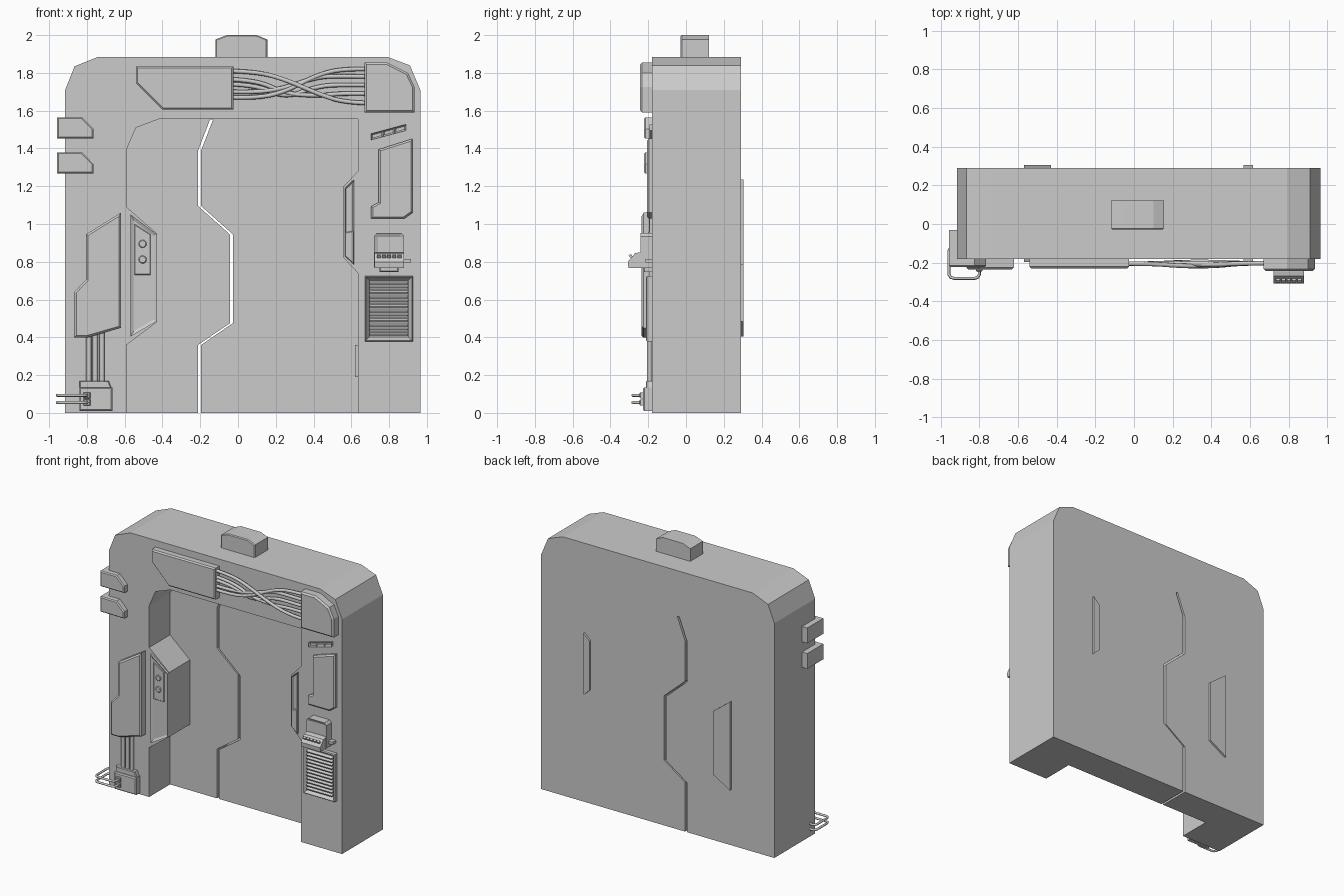
import bpy, bmesh
from math import radians, pi, cos, sin
from mathutils import Matrix, Vector

if "Cube" in bpy.data.objects:
    bpy.data.objects.remove(bpy.data.objects["Cube"])


def finish(name, bm):
    bmesh.ops.recalc_face_normals(bm, faces=bm.faces)
    me = bpy.data.meshes.new(name)
    bm.to_mesh(me)
    bm.free()
    ob = bpy.data.objects.new(name, me)
    bpy.context.collection.objects.link(ob)
    return ob


def plate(name, pts, yf, yb=-0.15, bevel=0.0, inset=0.0, depth=0.0):
    """Front-view (x, z) outline extruded from yf back to yb, with front chamfer and/or sunk face."""
    bm = bmesh.new()
    f = bm.faces.new([bm.verts.new((x, yf, z)) for x, z in pts])
    r = bmesh.ops.extrude_face_region(bm, geom=[f])
    bmesh.ops.translate(bm, vec=(0, yb - yf, 0),
                        verts=[v for v in r["geom"] if isinstance(v, bmesh.types.BMVert)])
    if not f.is_valid or all(abs(v.co.y - yf) > 1e-5 for v in f.verts):
        bm.faces.new([v for v in bm.verts if abs(v.co.y - yf) < 1e-5])
    bmesh.ops.recalc_face_normals(bm, faces=bm.faces)
    if bevel:
        es = [e for e in bm.edges if all(abs(v.co.y - yf) < 1e-5 for v in e.verts)]
        bmesh.ops.bevel(bm, geom=es, offset=bevel, segments=1, affect='EDGES')
    if inset:
        bm.normal_update()
        fr = [f for f in bm.faces if f.normal.y < -0.99 and abs(f.calc_center_median().y - yf) < 1e-4]
        bmesh.ops.inset_region(bm, faces=fr, thickness=inset, depth=0, use_even_offset=True)
        if depth:
            bmesh.ops.translate(bm, vec=(0, depth, 0), verts=list({v for f in fr for v in f.verts}))
    return finish(name, bm)


def rect(x0, x1, z0, z1):
    return [(x0, z0), (x1, z0), (x1, z1), (x0, z1)]


def profile_x(name, pts, x0, x1):
    """Side-view (y, z) outline extruded along x."""
    bm = bmesh.new()
    a = [bm.verts.new((x0, y, z)) for y, z in pts]
    b = [bm.verts.new((x1, y, z)) for y, z in pts]
    bm.faces.new(a)
    bm.faces.new(b[::-1])
    for i in range(len(a)):
        j = (i + 1) % len(a)
        bm.faces.new((a[i], b[i], b[j], a[j]))
    return finish(name, bm)


def box(name, x0, x1, y0, y1, z0, z1, tilt=0):
    bm = bmesh.new()
    m = (Matrix.Translation(((x0 + x1) / 2, (y0 + y1) / 2, (z0 + z1) / 2))
         @ Matrix.Rotation(tilt, 4, 'X') @ Matrix.Diagonal((x1 - x0, y1 - y0, z1 - z0, 1)))
    bmesh.ops.create_cube(bm, size=1, matrix=m)
    return finish(name, bm)


def tube(name, pts, r, smooth=False):
    cu = bpy.data.curves.new(name, 'CURVE')
    cu.dimensions = '3D'
    cu.bevel_depth, cu.bevel_resolution, cu.use_fill_caps = r, 2, True
    sp = cu.splines.new('NURBS' if smooth else 'POLY')
    sp.points.add(len(pts) - 1)
    for p, c in zip(sp.points, pts):
        p.co = (*c, 1)
    if smooth:
        sp.use_endpoint_u, sp.order_u, sp.resolution_u = True, 3, 6
    ob = bpy.data.objects.new(name, cu)
    bpy.context.collection.objects.link(ob)
    bpy.ops.object.select_all(action='DESELECT')
    bpy.context.view_layer.objects.active = ob
    ob.select_set(True)
    bpy.ops.object.convert(target='MESH')
    bpy.ops.object.shade_smooth_by_angle(angle=radians(50))


def cut(ob, cutter):
    m = ob.modifiers.new("cut", 'BOOLEAN')
    m.operation, m.object, m.solver = 'DIFFERENCE', cutter, 'EXACT'
    bpy.context.view_layer.objects.active = ob
    bpy.ops.object.modifier_apply(modifier=m.name)
    bpy.data.objects.remove(cutter)


# Main frame with recessed doorway and the zigzag gap between the door leaves
body = plate("door_frame", [(-.915, 0), (-.915, 1.71), (-.865, 1.835), (-.74, 1.885), (.79, 1.885),
                            (.91, 1.84), (.965, 1.71), (.965, 0)], -.18, .29)
cut(body, plate("recess_cutter", [
    (-.59, -.1), (-.59, .36), (-.43, .48), (-.43, .95), (-.59, 1.09), (-.59, 1.395), (-.54, 1.51),
    (-.42, 1.555), (.635, 1.555), (.635, 1.28), (.555, 1.195), (.555, .825), (.635, .74), (.635, -.1)],
    -.4, .06))
gap = [(-.14, 1.553), (-.203, 1.39), (-.203, 1.095), (-.035, .945), (-.035, .475), (-.203, .36), (-.203, -.1)]
cut(body, plate("gap_cutter", [(x - .008, z) for x, z in gap] + [(x + .008, z) for x, z in gap[::-1]], 0, .5))

# Beacon housing on top
plate("top_housing", [(-.12, 1.87), (-.12, 1.977), (-.06, 2), (.1, 2), (.155, 1.977), (.155, 1.87)],
      -.028, .122, bevel=.006)

# Control panels that pass through the frame to the back
plate("left_control_panel", [(-.568, .405), (-.43, .485), (-.43, .945), (-.568, 1.05)],
      -.197, .305, inset=.016, depth=.009)
plate("button_plate", [(-.548, .73), (-.462, .73), (-.462, .945), (-.548, 1.0)], -.193, bevel=.004)
for i, z in enumerate((.895, .812)):
    c = [(-.505 + .021 * cos(a * pi / 8), z + .021 * sin(a * pi / 8)) for a in range(16)]
    plate(f"button_{i}", c, -.201, bevel=.004)
plate("right_control_panel", [(.566, .83), (.614, .785), (.614, 1.235), (.566, 1.19)],
      -.192, .305, inset=.007, depth=.006)
plate("right_control_lower", [(.566, .83), (.614, .785), (.614, .965), (.566, .955)], -.198, bevel=.004)
box("inner_wall_plate", .62, .65, -.13, .0, .19, .36)

# Cable boxes and the tangled cables between them
plate("left_cable_box", [(-.54, 1.835), (-.025, 1.835), (-.025, 1.605), (-.4, 1.605), (-.54, 1.745)],
      -.23, bevel=.009)
plate("right_cable_box", [(.67, 1.855), (.79, 1.855), (.9, 1.8), (.935, 1.725), (.935, 1.59), (.67, 1.59)],
      -.243, bevel=.011)
for i, (z0, z1, z2, y) in enumerate([(1.81, 1.765, 1.64, -.218), (1.765, 1.69, 1.69, -.2), (1.74, 1.665, 1.735, -.196),
                                     (1.70, 1.72, 1.78, -.205), (1.67, 1.70, 1.82, -.21)]):
    tube(f"cable_{i}", [(-.04, -.205, z0), (.1, -.205, z0 - .004), (.25, y, z1),
                        (.42, y, (z1 + z2) / 2 + (.03 if z2 > z1 else -.012)),
                        (.56, -.203, z2 + .003), (.69, -.203, z2)], .0115, True)

# Left edge clips
for i, z in enumerate((1.453, 1.267)):
    plate(f"edge_clip_{i}", [(-.957, z), (-.765, z), (-.765, z + .05), (-.825, z + .112), (-.957, z + .112)],
          -.222, -.03, bevel=.007)

# Left cover, its vertical pipes and the junction box
plate("left_cover", [(-.62, 1.06), (-.805, .945), (-.805, .705), (-.867, .64), (-.867, .398), (-.8, .398),
                     (-.62, .45)], -.235, bevel=.011)
for i, x in enumerate((-.79, -.755, -.72)):
    tube(f"pipe_{i}", [(x, -.193, .15), (x, -.193, .45)], .014)
plate("junction_box", rect(-.84, -.665, .01, .135), -.228, bevel=.007)
plate("junction_box_cap", [(-.84, .12), (-.665, .12), (-.685, .17), (-.84, .17)], -.212, bevel=.005)
for i, z in enumerate((.055, .093)):
    plate(f"plug_{i}", rect(-.818, -.782, z - .016, z + .016), -.245, bevel=.004)
    tube(f"side_wire_{i}", [(-.8, -.23, z), (-.8, -.262, z), (-.808, -.276, z), (-.823, -.281, z), (-.93, -.281, z),
                            (-.948, -.276, z), (-.957, -.26, z), (-.957, -.14, z), (-.95, -.125, z),
                            (-.935, -.12, z), (-.9, -.12, z)], .008)

# Slanted indicator strip with three sunk windows
slope = .05 / .185
for i in range(3):
    a, b = .705 + i * .0617, .705 + (i + 1) * .0617
    za, zb = 1.445 + (a - .705) * slope, 1.445 + (b - .705) * slope
    plate(f"indicator_{i}", [(a, za), (b, zb), (b, zb + .033), (a, za + .033)], -.194, inset=.008, depth=.011)

# Upper right cover
plate("right_cover", [(.745, 1.395), (.925, 1.452), (.925, 1.06), (.88, 1.028), (.705, 1.028),
                      (.705, 1.093), (.745, 1.115)], -.207, bevel=.01)

# Small console: screen, wedge keyboard, keys, bracket
plate("console_screen", [(.72, .77), (.88, .77), (.88, .935), (.865, .952), (.735, .952), (.72, .935)],
      -.24, inset=.02, depth=.01)
profile_x("console_keyboard", [(-.15, .768), (-.305, .768), (-.308, .8), (-.27, .845), (-.245, .85), (-.15, .85)],
          .722, .878)
for i in range(5):
    x = .735 + i * .0275
    box(f"key_{i}", x, x + .02, -.303, -.277, .82, .834, radians(-50))
plate("console_bracket", rect(.75, .85, .745, .775), -.225, bevel=.005)
box("console_side_latch", .87, .915, -.215, -.15, .795, .815)

# Ventilation grille with louvres
plate("grille_frame", rect(.672, .926, .378, .725), -.212, bevel=.006, inset=.018, depth=.027)
for i in range(12):
    z = .416 + i * .0247
    box(f"louvre_{i}", .697, .901, -.206, -.184, z - .0055, z + .0055, radians(25))
